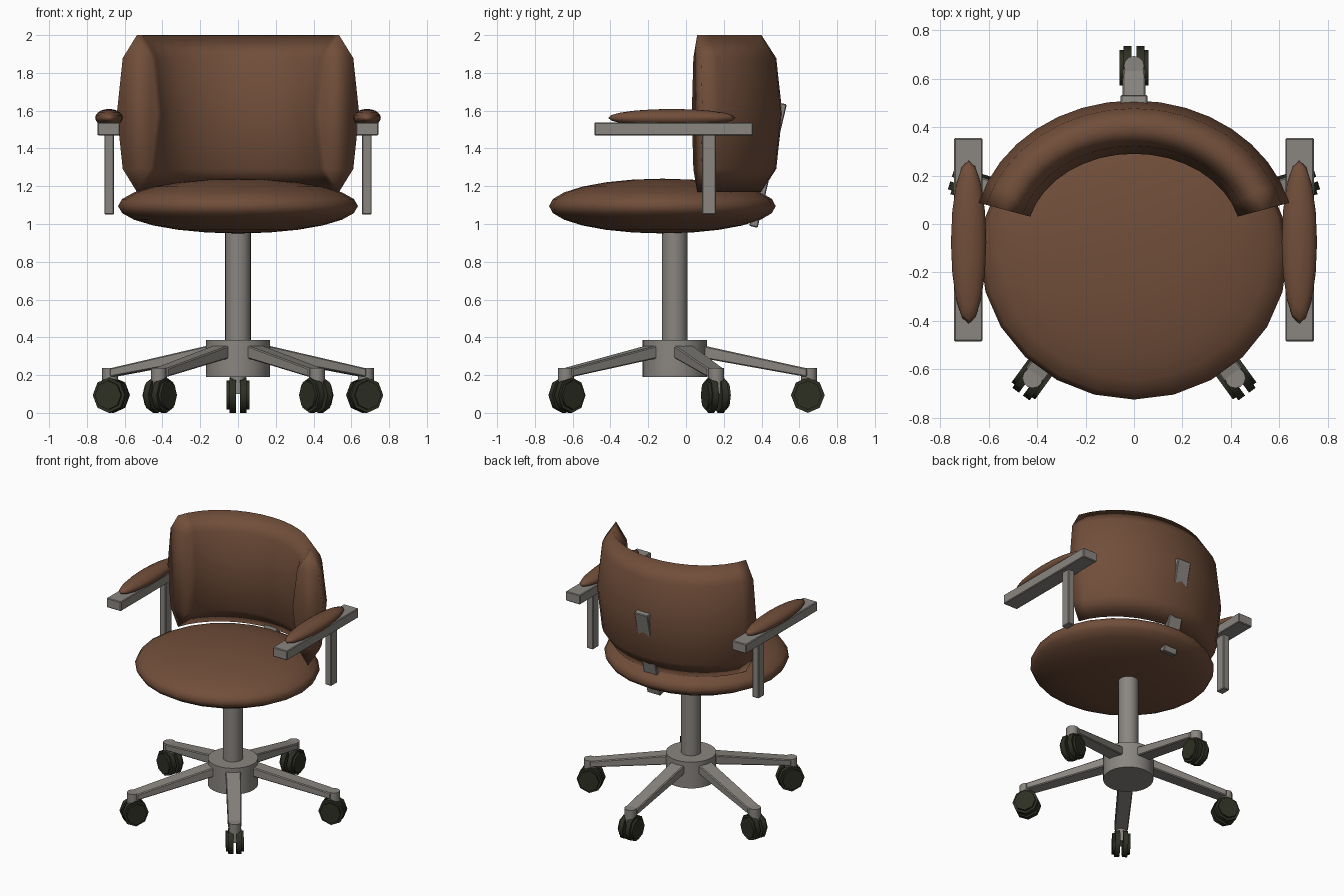
import bpy, bmesh, math
from mathutils import Matrix, Vector

if "Cube" in bpy.data.objects:
    bpy.data.objects.remove(bpy.data.objects["Cube"])

def material(name, rgb):
    m = bpy.data.materials.new(name)
    m.diffuse_color = (*rgb, 1)
    m.use_nodes = True
    m.node_tree.nodes["Principled BSDF"].inputs["Base Color"].default_value = m.diffuse_color
    return m

LEATHER = material("brown leather", (0.165, 0.076, 0.042))
METAL = material("grey metal", (0.255, 0.24, 0.22))
RUBBER = material("dark rubber", (0.027, 0.029, 0.017))

def finish(bm, name, mat, smooth=None):
    bmesh.ops.recalc_face_normals(bm, faces=bm.faces)
    me = bpy.data.meshes.new(name)
    bm.to_mesh(me)
    bm.free()
    me.materials.append(mat)
    ob = bpy.data.objects.new(name, me)
    bpy.context.collection.objects.link(ob)
    if smooth:
        bpy.ops.object.select_all(action='DESELECT')
        ob.select_set(True)
        bpy.context.view_layer.objects.active = ob
        bpy.ops.object.shade_smooth_by_angle(angle=math.radians(smooth))
    return ob

def ellipsoid(name, mat, c, r, segs=24, rings=12):
    bm = bmesh.new()
    bmesh.ops.create_uvsphere(bm, u_segments=segs, v_segments=rings, radius=1,
                              matrix=Matrix.Translation(c) @ Matrix.Diagonal((*r, 1)))
    return finish(bm, name, mat, 180)

def cylinder(name, mat, x, y, z0, z1, r, segs=24):
    bm = bmesh.new()
    bmesh.ops.create_cone(bm, cap_ends=True, segments=segs, radius1=r, radius2=r, depth=z1 - z0,
                          matrix=Matrix.Translation((x, y, (z0 + z1) / 2)))
    return finish(bm, name, mat, 40)

def box(name, mat, c, size, rot=Matrix.Identity(4)):
    bm = bmesh.new()
    bmesh.ops.create_cube(bm, size=1, matrix=Matrix.Translation(c) @ rot @ Matrix.Diagonal((*size, 1)))
    bmesh.ops.bevel(bm, geom=bm.edges[:], offset=0.005, segments=1, affect='EDGES')
    return finish(bm, name, mat)

# seat cushion
ellipsoid("seat", LEATHER, (0, -0.125, 1.095), (0.635, 0.6, 0.145))

# backrest: stretched octagon section swept along a 150 degree elliptical arc
bm = bmesh.new()
rows = []
N = 16
for i in range(N + 1):
    a = math.radians(15 + 150 * i / N)
    ring = []
    for k in range(8):
        t = math.tau * k / 8
        d = 0.11 * math.cos(t)
        ring.append(bm.verts.new(((0.554 + d) * math.cos(a), -0.06 + (0.46 + d) * math.sin(a),
                                  1.585 + 0.415 * math.sin(t))))
    rows.append(ring)
for p, q in zip(rows, rows[1:]):
    for k in range(8):
        j = (k + 1) % 8
        bm.faces.new((p[k], p[j], q[j], q[k]))
bm.faces.new(rows[0])
bm.faces.new(rows[-1])
finish(bm, "backrest", LEATHER, 180)

# tilted bar joining seat and backrest
lo, hi = Vector((0, 0.357, 0.985)), Vector((0, 0.512, 1.638))
tilt = -math.atan2(hi.y - lo.y, hi.z - lo.z)
box("back_support", METAL, (lo + hi) / 2, (0.11, 0.045, (hi - lo).length), Matrix.Rotation(tilt, 4, 'X'))

# armrests
for side, s in (("left", -1), ("right", 1)):
    box(side + "_arm_bar", METAL, (s * 0.684, -0.065, 1.503), (0.118, 0.84, 0.07))
    box(side + "_arm_post", METAL, (s * 0.682, 0.122, 1.265), (0.052, 0.072, 0.43))
    ellipsoid(side + "_arm_pad", LEATHER, (s * 0.683, -0.075, 1.562), (0.073, 0.337, 0.047), 16, 10)

# column and hub
BY = -0.06
cylinder("column", METAL, 0, BY, 0.3, 1.02, 0.068)
cylinder("hub", METAL, 0, BY, 0.19, 0.385, 0.17)

# five legs with twin-wheel casters
for n in range(5):
    place = Matrix.Translation((0, BY, 0)) @ Matrix.Rotation(math.radians(90 + 72 * n), 4, 'Z')
    # tapered leg, pointing along local x
    bm = bmesh.new()
    bmesh.ops.create_cube(bm, size=1)
    for v in bm.verts:
        out = v.co.x > 0
        top = v.co.z > 0
        w = 0.092 if out else 0.106
        z = (0.236 if top else 0.19) if out else (0.368 if top else 0.298)
        v.co = (0.7 if out else 0.1, math.copysign(w / 2, v.co.y), z)
    bmesh.ops.bevel(bm, geom=bm.edges[:], offset=0.006, segments=1, affect='EDGES')
    bm.transform(place)
    finish(bm, f"leg_{n + 1}", METAL)
    # caster stem
    c = place @ Vector((0.712, 0, 0))
    cylinder(f"caster_stem_{n + 1}", METAL, c.x, c.y, 0.1, 0.238, 0.042, 12)
    # wheels
    for label, s in (("a", -1), ("b", 1)):
        bm = bmesh.new()
        bmesh.ops.create_cone(bm, cap_ends=True, segments=8, radius1=0.094, radius2=0.094, depth=0.05)
        rim = [e for e in bm.edges if abs(e.verts[0].co.z - e.verts[1].co.z) < 1e-5 and e.verts[0].co.z * s > 0]
        bmesh.ops.bevel(bm, geom=rim, offset=0.016, segments=2, affect='EDGES')
        bm.transform(place @ Matrix.Translation((0.705, s * 0.035, 0.094))
                     @ Matrix.Diagonal((0.95, 1, 1, 1)) @ Matrix.Rotation(-math.pi / 2, 4, 'X'))
        finish(bm, f"wheel_{n + 1}{label}", RUBBER, 60)
